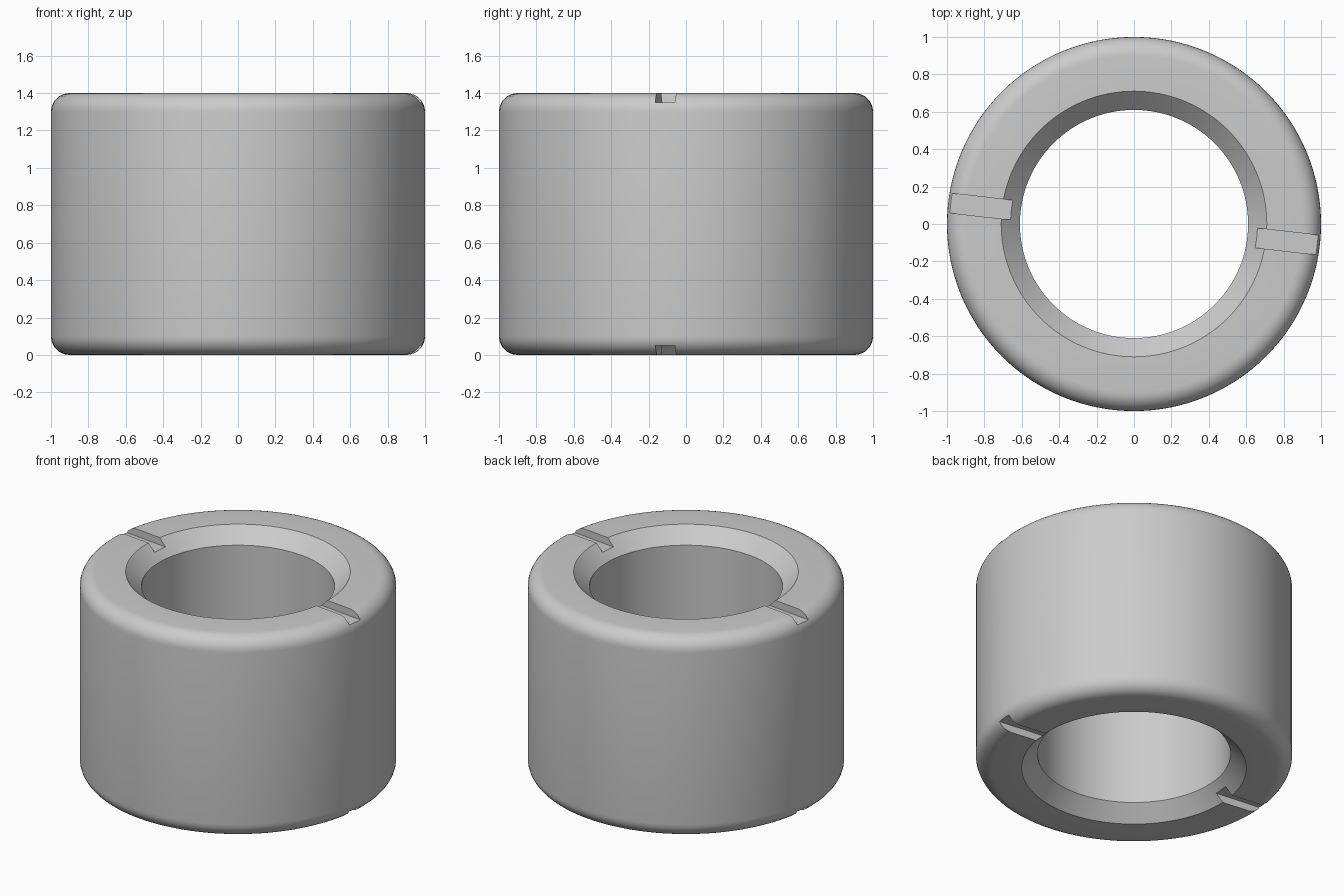
import bpy, bmesh, math
from mathutils import Matrix

if "Cube" in bpy.data.objects:
    bpy.data.objects.remove(bpy.data.objects["Cube"])

R, H, BORE, ROUND, CHAMFER = 1.0, 1.4, 0.61, 0.1, 0.1
SLOT_W, SLOT_D, SLOT_ANGLE = 0.105, 0.05, math.radians(-6.5)
SIDES, ARC = 128, 8

steel = bpy.data.materials.new("plain grey")
steel.diffuse_color = (0.6, 0.6, 0.6, 1)
steel.use_nodes = True
steel.node_tree.nodes["Principled BSDF"].inputs["Base Color"].default_value = steel.diffuse_color


def mesh_object(name, bm):
    bmesh.ops.recalc_face_normals(bm, faces=bm.faces)
    mesh = bpy.data.meshes.new(name)
    bm.to_mesh(mesh)
    bm.free()
    obj = bpy.data.objects.new(name, mesh)
    bpy.context.collection.objects.link(obj)
    return obj


# Cross-section: rounded outer corners, chamfered bore
arc = [i / ARC * math.pi / 2 for i in range(ARC + 1)]
profile = [(BORE, CHAMFER), (BORE + CHAMFER, 0)]
profile += [(R - ROUND + ROUND * math.sin(a), ROUND - ROUND * math.cos(a)) for a in arc]
profile += [(R - ROUND + ROUND * math.cos(a), H - ROUND + ROUND * math.sin(a)) for a in arc]
profile += [(BORE + CHAMFER, H), (BORE, H - CHAMFER)]

# Bushing body: revolve the section
bm = bmesh.new()
rings = []
for s in range(SIDES):
    t = 2 * math.pi * s / SIDES
    rings.append([bm.verts.new((r * math.cos(t), r * math.sin(t), z)) for r, z in profile])
for s in range(SIDES):
    a, b = rings[s], rings[(s + 1) % SIDES]
    for i in range(len(profile)):
        j = (i + 1) % len(profile)
        bm.faces.new((a[i], b[i], b[j], a[j]))
bushing = mesh_object("bushing", bm)
bushing.data.materials.append(steel)

# Slots across the top and bottom faces
bpy.context.view_layer.objects.active = bushing
bushing.select_set(True)
for z in (0, H):
    bm = bmesh.new()
    bmesh.ops.create_cube(bm, size=1, matrix=Matrix.Translation((0, 0, z))
                          @ Matrix.Rotation(SLOT_ANGLE, 4, 'Z')
                          @ Matrix.Diagonal((3, SLOT_W, 2 * SLOT_D, 1)))
    cutter = mesh_object("slot_cutter", bm)
    cutter.hide_render = True
    cut = bushing.modifiers.new("slot", 'BOOLEAN')
    cut.operation = 'DIFFERENCE'
    cut.solver = 'EXACT'
    cut.object = cutter
    bpy.ops.object.modifier_apply(modifier=cut.name)
    bpy.data.objects.remove(cutter)

bpy.ops.object.shade_smooth_by_angle(angle=math.radians(30))
